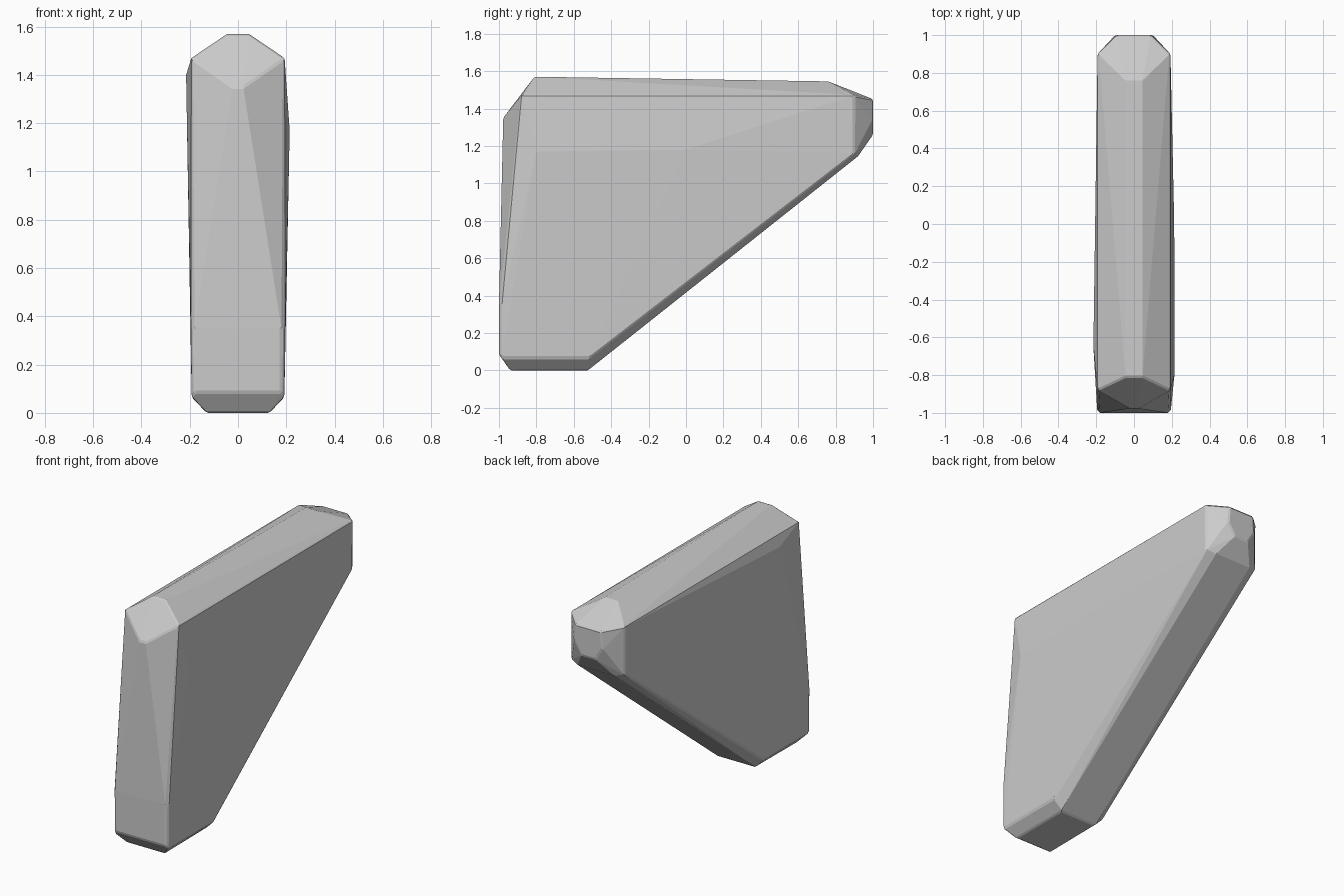
import bpy, bmesh

if "Cube" in bpy.data.objects:
    bpy.data.objects.remove(bpy.data.objects["Cube"])

# Corner points of the faceted wedge: half width, y, z (mirrored across x)
corners = [
    (0.13, -0.94, 0.0), (0.13, -0.52, 0.0),        # foot
    (0.192, -0.985, 0.065), (0.192, -0.52, 0.065),
    (0.18, -1.0, 0.085), (0.18, -1.0, 0.35),       # front face
    (0.195, -0.985, 0.35),
    (0.022, -0.977, 1.35),
    (0.193, -0.88, 1.47), (0.193, 0.90, 1.47),     # shoulders
    (0.045, -0.81, 1.57), (0.045, 0.76, 1.545),    # top ridge
    (0.193, 0.90, 1.16), (0.13, 0.92, 1.145),      # underside of the nose
    (0.09, 1.0, 1.45), (0.10, 1.0, 1.34),          # nose tip
    (0.05, 1.0, 1.26),
]

bm = bmesh.new()
for x, y, z in corners:
    for s in (1, -1):
        bm.verts.new((s * x, y, z))

# Slight uneven bulges on the flanks
for p in [(0.214, -0.80, 1.17), (0.213, 0.0, 1.18), (-0.215, -0.65, 1.40)]:
    bm.verts.new(p)

res = bmesh.ops.convex_hull(bm, input=bm.verts[:])
loose = [v for v in bm.verts if not v.link_faces]
bmesh.ops.delete(bm, geom=loose, context='VERTS')
bmesh.ops.dissolve_limit(bm, angle_limit=0.02, verts=bm.verts[:], edges=bm.edges[:])
bmesh.ops.recalc_face_normals(bm, faces=bm.faces[:])

mesh = bpy.data.meshes.new("wedge_stone")
bm.to_mesh(mesh)
bm.free()
stone = bpy.data.objects.new("wedge_stone", mesh)
bpy.context.collection.objects.link(stone)

# Fine worn edges
bevel = stone.modifiers.new("worn_edges", 'BEVEL')
bevel.width = 0.008
bevel.segments = 1
bevel.limit_method = 'ANGLE'
bevel.angle_limit = 0.5
